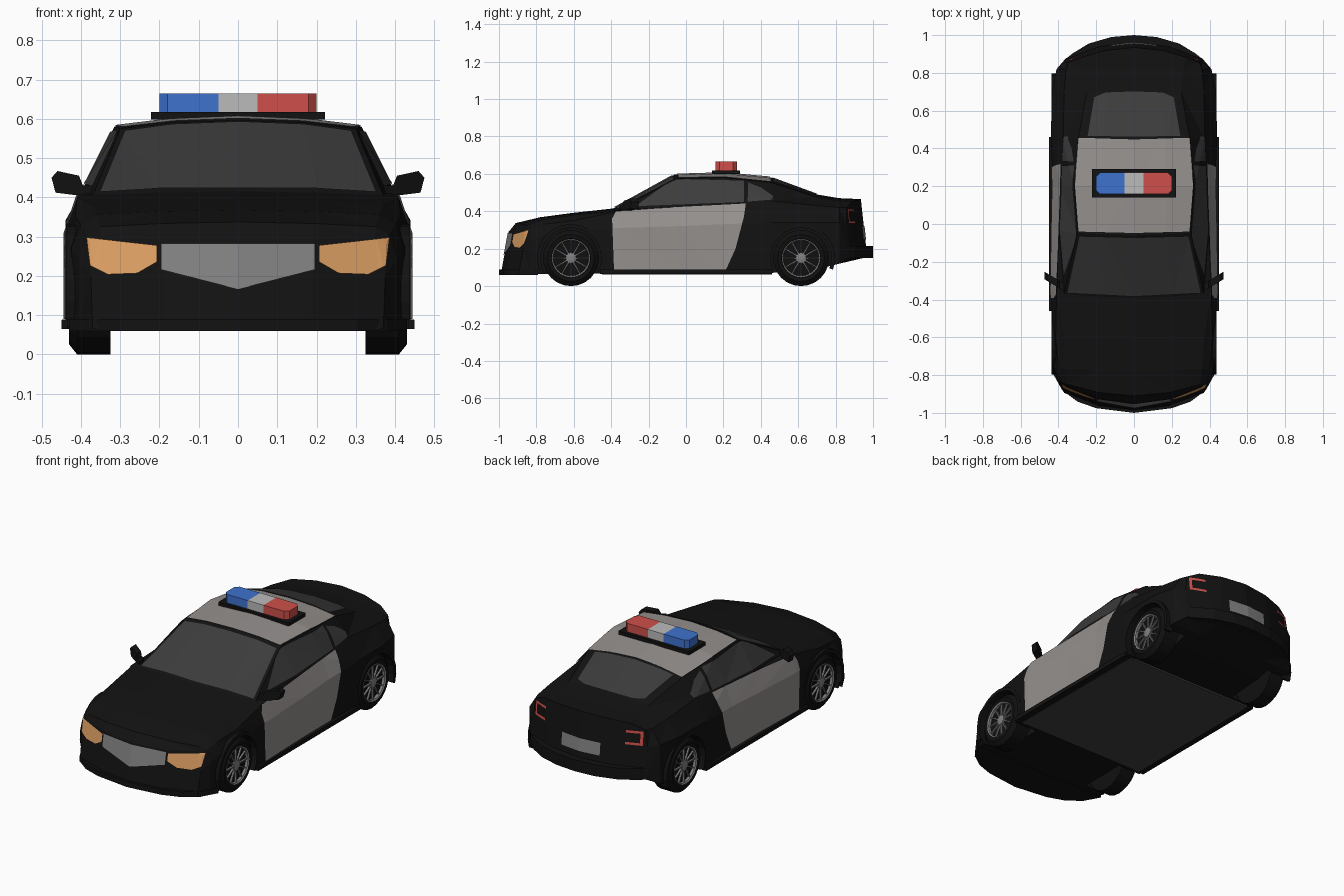
import bpy, bmesh, math
from mathutils import Vector

if "Cube" in bpy.data.objects:
    bpy.data.objects.remove(bpy.data.objects["Cube"])

COLORS = {
    "black": (0.006, 0.006, 0.006), "white": (0.30, 0.28, 0.27), "glass": (0.045, 0.045, 0.045),
    "silver": (0.22, 0.22, 0.22), "amber": (0.75, 0.36, 0.13), "red": (0.62, 0.08, 0.07),
    "blue": (0.05, 0.17, 0.62), "lamp_grey": (0.5, 0.5, 0.5), "floor": (0.05, 0.05, 0.05),
    "tyre": (0.005, 0.005, 0.005)}
MATS = {}
for key, c in COLORS.items():
    MATS[key] = bpy.data.materials.new(key)
    MATS[key].diffuse_color = (*c, 1)


def finish(name, bm, color, mirror=True):
    me = bpy.data.meshes.new(name)
    bm.to_mesh(me)
    bm.free()
    ob = bpy.data.objects.new(name, me)
    bpy.context.collection.objects.link(ob)
    me.materials.append(MATS[color])
    if mirror:
        ob.modifiers.new("Mirror", "MIRROR")
    return ob


def prism(name, polys, axes, lo, hi, color, mirror=True, shear=0.0):
    """Extrude 2D polygons along the remaining axis."""
    bm = bmesh.new()
    a, b = axes
    c = 3 - a - b
    for pts in polys:
        rings = []
        for d in (lo, hi):
            ring = []
            for p in pts:
                co = Vector((0, 0, 0))
                co[a], co[b], co[c] = p[0], p[1], d
                if shear:
                    co.y += shear * (co.x - 0.42)
                ring.append(bm.verts.new(co))
            rings.append(ring)
        r0, r1 = rings
        bm.faces.new(r0)
        bm.faces.new(r1[::-1])
        for i in range(len(pts)):
            j = (i + 1) % len(pts)
            bm.faces.new((r0[i], r0[j], r1[j], r1[i]))
    bmesh.ops.recalc_face_normals(bm, faces=bm.faces)
    return finish(name, bm, color, mirror)


def lathe(name, profile, y, color, seg=24, closed=False):
    """Spin an (x, radius) profile about the wheel axle."""
    bm = bmesh.new()
    rings = []
    for i in range(seg):
        t = 2 * math.pi * i / seg
        rings.append([bm.verts.new((x, y + r * math.sin(t), 0.15 - r * math.cos(t))) for x, r in profile])
    n = len(profile)
    for i in range(seg):
        p, q = rings[i], rings[(i + 1) % seg]
        for k in range(n if closed else n - 1):
            l = (k + 1) % n
            bm.faces.new((p[k], p[l], q[l], q[k]))
    bmesh.ops.remove_doubles(bm, verts=bm.verts, dist=1e-5)
    bmesh.ops.recalc_face_normals(bm, faces=bm.faces)
    return finish(name, bm, color)


# Body half: y, bow, lean, floor z, sill w, crease (w, z), belt (w, z), roof edge (w, z), centre z
STATIONS = [
    (-0.99, 0.7, 0.22, 0.065, 0.37, 0.375, 0.20, 0.375, 0.28, 0.35, 0.30, 0.29),
    (-0.91, 0.5, 0, 0.065, 0.405, 0.405, 0.24, 0.385, 0.305, 0.35, 0.325, 0.337),
    (-0.78, 0.1, 0, 0.065, 0.425, 0.425, 0.27, 0.40, 0.33, 0.36, 0.355, 0.368),
    (-0.60, 0, 0, 0.065, 0.43, 0.43, 0.29, 0.415, 0.35, 0.37, 0.38, 0.392),
    (-0.39, 0.15, 0, 0.07, 0.44, 0.44, 0.31, 0.41, 0.40, 0.37, 0.405, 0.415),
    (-0.06, 0.15, 0, 0.07, 0.43, 0.435, 0.32, 0.395, 0.425, 0.30, 0.575, 0.597),
    (0.20, 0, 0, 0.07, 0.43, 0.43, 0.33, 0.385, 0.44, 0.315, 0.58, 0.605),
    (0.45, 0, 0, 0.07, 0.44, 0.44, 0.34, 0.375, 0.455, 0.295, 0.555, 0.582),
    (0.70, 0, 0, 0.09, 0.43, 0.435, 0.34, 0.37, 0.43, 0.25, 0.475, 0.49),
    (0.82, 0, 0, 0.12, 0.41, 0.41, 0.34, 0.36, 0.42, 0.26, 0.455, 0.47),
    (0.975, -0.7, -0.11, 0.155, 0.36, 0.36, 0.33, 0.345, 0.42, 0.28, 0.45, 0.465)]
half = bmesh.new()
loft = []
for y, bow, lean, zb, ws, wm, zm, wb, zbelt, wr, zr, zc in STATIONS:
    sec = [(0, zc), (wr * 0.55, zc - 0.3 * (zc - zr)), (wr, zr), (wb, zbelt), (wm, zm),
           (ws, zb), (ws * 0.5, zb), (0, zb)]
    loft.append([half.verts.new((x, y + bow * x * x + lean * max(0, z - 0.1), z)) for x, z in sec])
for p, q in zip(loft, loft[1:]):
    for k in range(7):
        half.faces.new((p[k], p[k + 1], q[k + 1], q[k]))
for quad in ((0, 7, 6, 1), (1, 6, 5, 2), (2, 5, 4, 3)):
    half.faces.new([loft[0][i] for i in quad])
    half.faces.new([loft[-1][i] for i in reversed(quad)])
bmesh.ops.triangulate(half, faces=half.faces)
half.normal_update()
body = finish("body", half.copy(), "black")


def panel(name, pts, axes, facing, limit, color, lift=0.004):
    """Cut a convex outline out of the body skin and lift it slightly."""
    bm = half.copy()
    facing = Vector(facing)
    bm.normal_update()
    bmesh.ops.delete(bm, geom=[f for f in bm.faces if f.normal.dot(facing) < limit], context="FACES")
    a, b = axes
    cx = sum(p[0] for p in pts) / len(pts)
    cy = sum(p[1] for p in pts) / len(pts)
    for p, q in zip(pts, pts[1:] + pts[:1]):
        n2 = (q[1] - p[1], p[0] - q[0])
        s = -1 if n2[0] * (cx - p[0]) + n2[1] * (cy - p[1]) > 0 else 1
        no, co = Vector((0, 0, 0)), Vector((0, 0, 0))
        no[a], no[b], co[a], co[b] = s * n2[0], s * n2[1], p[0], p[1]
        bmesh.ops.bisect_plane(bm, geom=bm.verts[:] + bm.edges[:] + bm.faces[:], dist=1e-6,
                               plane_co=co, plane_no=no, clear_outer=True)
    bm.normal_update()
    for v in bm.verts:
        n = v.normal.copy()
        if v.co.x < 1e-5:
            n.x = 0
        v.co += n * lift
    return finish(name, bm, color)


XY, XZ, YZ = (0, 1), (0, 2), (1, 2)
UP, SIDE, FRONT, BACK = (0, 0, 1), (1, 0, 0), (0, -1, 0), (0, 1, 0)
# Doors, roof and glass
panel("doors", [(-0.385, 0.09), (0.215, 0.09), (0.265, 0.2), (0.31, 0.37), (0.32, 0.44),
                (-0.37, 0.405), (-0.395, 0.36)], YZ, SIDE, 0.3, "white")
panel("roof_panel", [(-0.1, -0.05), (0.293, -0.04), (0.312, 0.2), (0.30, 0.455), (-0.1, 0.445)],
      XY, UP, 0.7, "white")
panel("windshield", [(-0.1, -0.385), (0.352, -0.362), (0.288, -0.065), (-0.1, -0.075)], XY, UP, 0.3, "glass")
panel("rear_window", [(-0.1, 0.46), (0.245, 0.465), (0.21, 0.67), (0.15, 0.695), (-0.1, 0.705)],
      XY, UP, 0.5, "glass")
panel("side_windows", [(-0.27, 0.425), (-0.08, 0.565), (0.0, 0.57), (0.31, 0.562), (0.31, 0.448)],
      YZ, SIDE, 0.3, "glass")
panel("quarter_windows", [(0.33, 0.45), (0.33, 0.552), (0.40, 0.525), (0.465, 0.48), (0.46, 0.46)],
      YZ, SIDE, 0.3, "glass")
# Front and rear details
panel("headlights", [(0.205, 0.277), (0.383, 0.297), (0.375, 0.225), (0.33, 0.203), (0.255, 0.206),
                     (0.205, 0.235)], XZ, FRONT, 0.2, "amber")
panel("grille", [(-0.195, 0.282), (0.195, 0.282), (0.195, 0.215), (0, 0.165), (-0.195, 0.215)],
      XZ, FRONT, 0.3, "silver")
panel("rear_plate", [(-0.12, 0.25), (0.12, 0.25), (0.12, 0.32), (-0.12, 0.32)], XZ, BACK, 0.3, "silver")
for tag, x0, x1, z0, z1 in (("top", 0.25, 0.335, 0.4, 0.413), ("bottom", 0.25, 0.335, 0.335, 0.348),
                            ("outer", 0.323, 0.337, 0.335, 0.413)):
    panel("tail_light_" + tag, [(x0, z0), (x1, z0), (x1, z1), (x0, z1)], XZ, BACK, 0.3, "red")


def sym(h):
    return h + [(-x, y) for x, y in reversed(h) if x > 0]


# Bumpers, skirts and floor
prism("rear_bumper", [sym([(0, 1.0), (0.12, 0.99), (0.24, 0.955), (0.33, 0.9), (0.385, 0.85), (0.38, 0.80)])],
      XY, 0.15, 0.215, "black", False)
prism("front_lip", [sym([(0, -1.0), (0.2, -0.975), (0.3, -0.94), (0.38, -0.88), (0.43, -0.79)])],
      XY, 0.06, 0.09, "black", False)
prism("side_skirt", [[(0.38, 0.065), (0.45, 0.065), (0.45, 0.088), (0.38, 0.092)]], XZ, -0.46, 0.46, "black")
prism("floor_plate", [[(-0.41, -0.45), (0.41, -0.45), (0.41, 0.46), (-0.41, 0.46)]],
      XY, 0.062, 0.072, "floor", False)
# Mirrors
prism("mirrors", [[(0.37, 0.43), (0.375, 0.41), (0.41, 0.405), (0.465, 0.412), (0.475, 0.45), (0.46, 0.467),
                   (0.405, 0.455), (0.395, 0.43)]], XZ, -0.325, -0.285, "black", shear=0.6)

# Light bar
prism("light_bar_base", [[(-0.222, 0.14), (0.222, 0.14), (0.222, 0.29), (-0.222, 0.29)]],
      XY, 0.598, 0.617, "black", False)
for side, col in ((-1, "blue"), (1, "red")):
    cap = [(0.05, 0.158), (0.18, 0.158), (0.2, 0.178), (0.2, 0.252), (0.18, 0.272), (0.05, 0.272)]
    prism("beacon_" + col, [[(side * x, y) for x, y in cap]], XY, 0.615, 0.665, col, False)
prism("beacon_centre", [[(-0.05, 0.158), (0.05, 0.158), (0.05, 0.272), (-0.05, 0.272)]],
      XY, 0.615, 0.665, "lamp_grey", False)

# Wheels, arches and arch trims
for tag, yc in (("front", -0.615), ("rear", 0.615)):
    cut = lathe(tag + "_arch_cutter", [(0.29, 0), (0.29, 0.163), (0.52, 0.163), (0.52, 0)], yc, "black")
    cut.hide_render = True
    cut.hide_set(True)
    mod = body.modifiers.new(tag + "_arch", "BOOLEAN")
    mod.object = cut
    mod.operation = "DIFFERENCE"
    lathe(tag + "_tyre", [(0.325, 0), (0.325, 0.15), (0.41, 0.15), (0.43, 0.125), (0.428, 0.105),
                          (0.412, 0.098), (0.412, 0)], yc, "tyre")
    lathe(tag + "_rim", [(0.408, 0.094), (0.426, 0.096), (0.43, 0.103), (0.41, 0.103)], yc, "silver", closed=True)
    lathe(tag + "_hub", [(0.408, 0), (0.408, 0.03), (0.424, 0.028), (0.427, 0.012), (0.427, 0)], yc, "silver", 12)
    spokes = []
    for i in range(12):
        t = math.radians(30 * i)
        c, s = math.cos(t), math.sin(t)
        spokes.append([(yc + r * c - w * s, 0.15 + r * s + w * c)
                       for r, w in ((0.02, -0.004), (0.098, -0.003), (0.098, 0.003), (0.02, 0.004))])
    prism(tag + "_spokes", spokes, YZ, 0.41, 0.422, "silver")
    arc = [math.radians(-20 + 220 * i / 14) for i in range(15)]
    trim = [(yc + 0.182 * math.cos(t), 0.15 + 0.182 * math.sin(t)) for t in arc]
    trim += [(yc + 0.162 * math.cos(t), 0.15 + 0.162 * math.sin(t)) for t in reversed(arc)]
    prism(tag + "_arch_trim", [trim], YZ, 0.39, 0.438, "black")
half.free()

for m in bpy.data.materials:
    if m.users and not m.is_grease_pencil:
        m.use_nodes = True
        m.node_tree.nodes["Principled BSDF"].inputs["Base Color"].default_value = m.diffuse_color
